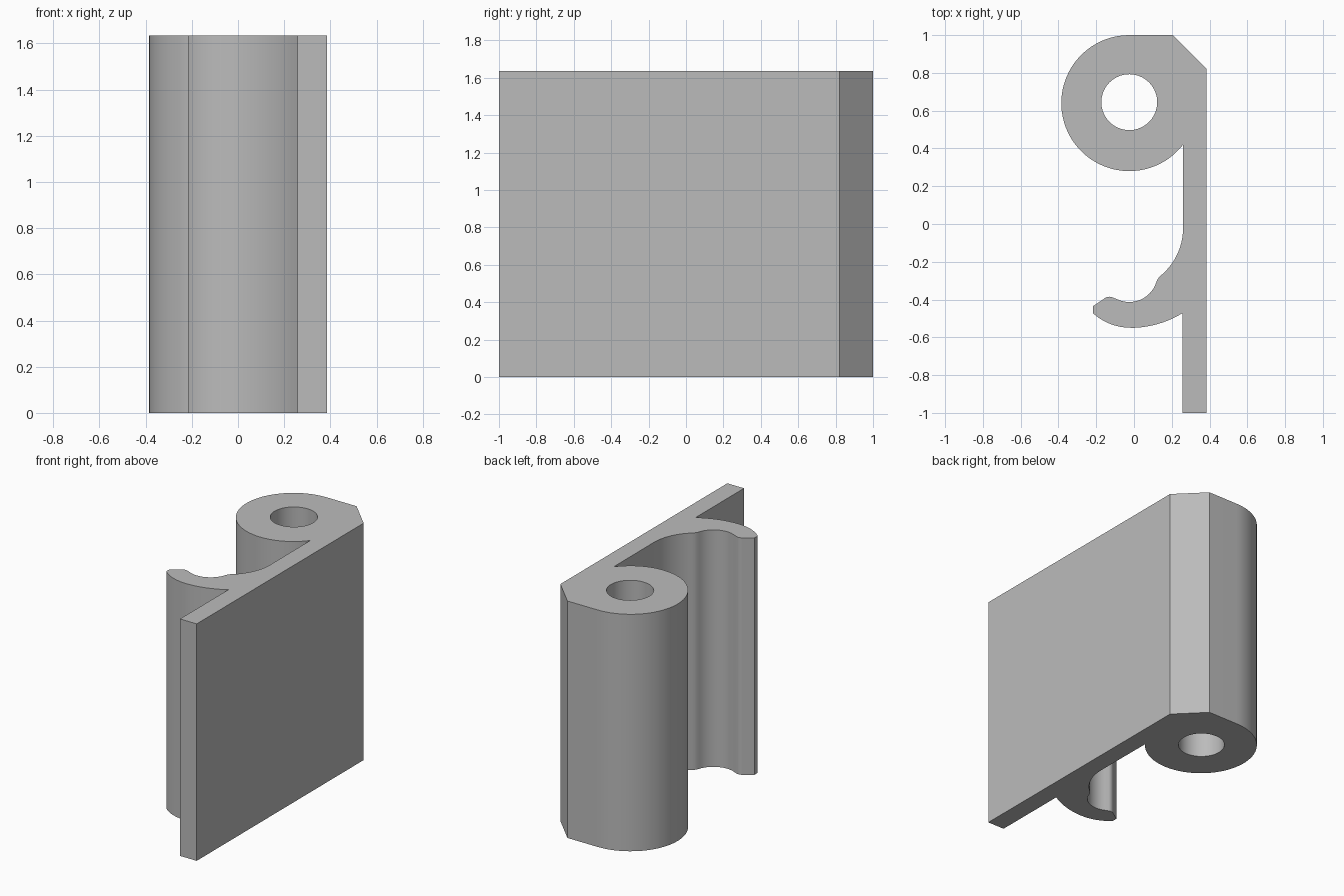
import bpy, bmesh, math
from mathutils import Vector

HEIGHT = 1.635

cube = bpy.data.objects.get("Cube")
if cube:
    bpy.data.objects.remove(cube, do_unlink=True)


def arc(cx, cy, r, start, end, steps):
    """Points along an arc, angles in degrees."""
    angles = [math.radians(start + (end - start) * i / steps) for i in range(steps + 1)]
    return [(cx + r * math.cos(a), cy + r * math.sin(a)) for a in angles]


# Flat plate with chamfered corner
outline = [(0.257, -1), (0.385, -1), (0.385, 0.82), (0.205, 1)]
# Round barrel
outline += arc(-0.025, 0.64, 0.36, 90, 322, 48)
# Inner plate wall flowing into the clip
outline += arc(-0.07, -0.02, 0.33, 0, -52, 12)
outline += [(0.122, -0.298)]
# Clip groove, rounded lip and blunt tip
outline += arc(-0.025, -0.263, 0.15, -20, -115, 16)
outline += arc(-0.13, -0.428, 0.043, 65, 135, 6)
outline += [(-0.217, -0.435), (-0.217, -0.472)]
# Underside of the clip, back to the plate
outline += arc(-0.02, -0.258, 0.291, 228, 270, 10)
outline += arc(-0.02, -0.02, 0.53, 271, 301.5, 10)
# Pin hole through the barrel
hole = arc(-0.025, 0.645, 0.148, 0, 360, 40)[:-1]

# Fill the section and extrude it upward
bm = bmesh.new()
edges = []
for loop in (outline, hole):
    verts = [bm.verts.new((x, y, 0)) for x, y in loop]
    edges += [bm.edges.new((v, verts[i - 1])) for i, v in enumerate(verts)]
bmesh.ops.triangle_fill(bm, edges=edges, use_beauty=True, normal=Vector((0, 0, 1)))
result = bmesh.ops.extrude_face_region(bm, geom=bm.faces[:], use_keep_orig=True)
top = [g for g in result["geom"] if isinstance(g, bmesh.types.BMVert)]
bmesh.ops.translate(bm, verts=top, vec=(0, 0, HEIGHT))
bmesh.ops.recalc_face_normals(bm, faces=bm.faces[:])

mesh = bpy.data.meshes.new("hinge_bracket")
bm.to_mesh(mesh)
bm.free()
bracket = bpy.data.objects.new("hinge_bracket", mesh)
bpy.context.collection.objects.link(bracket)

# Plain grey finish
grey = bpy.data.materials.new("plain_grey")
grey.use_nodes = True
colour = (0.5, 0.5, 0.5, 1)
grey.diffuse_color = colour
grey.node_tree.nodes["Principled BSDF"].inputs["Base Color"].default_value = colour
mesh.materials.append(grey)

# Smooth curved walls, crisp corners
bpy.ops.object.select_all(action="DESELECT")
bracket.select_set(True)
bpy.context.view_layer.objects.active = bracket
bpy.ops.object.shade_smooth_by_angle(angle=math.radians(30))
